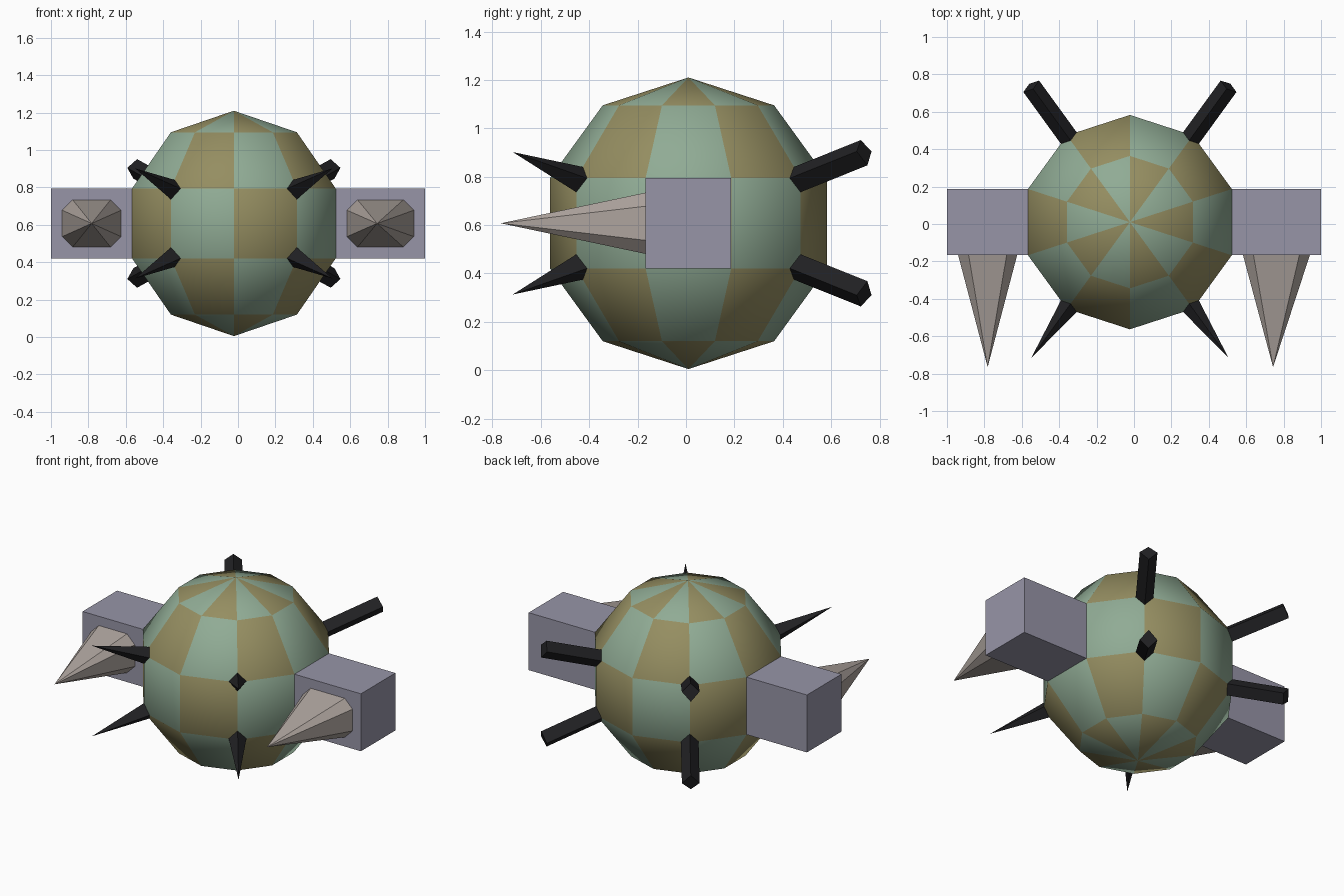
import bpy, bmesh
from math import sin, cos, radians
from mathutils import Vector

if "Cube" in bpy.data.objects:
    bpy.data.objects.remove(bpy.data.objects["Cube"])

CENTRE = Vector((-0.022, 0.01, 0.6075))
R = 0.6025


def material(name, rgb):
    m = bpy.data.materials.new(name)
    m.diffuse_color = (*rgb, 1)
    m.use_nodes = True
    m.node_tree.nodes["Principled BSDF"].inputs["Base Color"].default_value = m.diffuse_color
    return m


GREEN = material("pale_green", (0.28, 0.41, 0.30))
OLIVE = material("olive", (0.30, 0.27, 0.12))
STONE = material("stone_grey", (0.31, 0.30, 0.39))
HORN = material("horn", (0.42, 0.37, 0.34))
BLACK = material("black", (0.015, 0.015, 0.017))


def finish(name, bm, mats):
    bmesh.ops.recalc_face_normals(bm, faces=bm.faces)
    me = bpy.data.meshes.new(name)
    bm.to_mesh(me)
    bm.free()
    for m in mats:
        me.materials.append(m)
    ob = bpy.data.objects.new(name, me)
    bpy.context.collection.objects.link(ob)
    return ob


def loft(name, base, end, mat):
    """Closed solid between a base loop and an end loop (or a single tip)."""
    bm = bmesh.new()
    a = [bm.verts.new(p) for p in base]
    b = [bm.verts.new(p) for p in end]
    n = len(a)
    bm.faces.new(a)
    if len(b) > 1:
        bm.faces.new(b)
    for i in range(n):
        k = (i + 1) % n
        top = [b[k], b[i]] if len(b) > 1 else [b[0]]
        bm.faces.new([a[i], a[k]] + top)
    return finish(name, bm, [mat])


def ball(seg, ring):
    """Point on the ball, 10 segments round and 5 rings from the top."""
    u, v = radians(-90 + 36 * seg), radians(36 * ring)
    return Vector((R * sin(v) * cos(u), R * sin(v) * sin(u), R * cos(v)))


# checkered round body
bm = bmesh.new()
poles = {0: bm.verts.new(CENTRE + ball(0, 0)), 5: bm.verts.new(CENTRE + ball(0, 5))}
rings = {j: [bm.verts.new(CENTRE + ball(i, j)) for i in range(10)] for j in range(1, 5)}
for j in range(5):
    for i in range(10):
        k = (i + 1) % 10
        upper = [poles[0]] if j == 0 else [rings[j][k], rings[j][i]]
        lower = [poles[5]] if j == 4 else [rings[j + 1][i], rings[j + 1][k]]
        f = bm.faces.new(upper + lower)
        f.material_index = (i + j + 1) % 2
        f.smooth = True
finish("body", bm, [GREEN, OLIVE])

# side blocks, each with a forward eight-sided horn
Y0, Y1, Z0, Z1 = -0.167, 0.187, 0.421, 0.794
for side, inner, face in (("left", -0.54, -0.565), ("right", 0.50, 0.523)):
    outer = -1.0 if side == "left" else 1.0
    section = [(Y0, Z0), (Y1, Z0), (Y1, Z1), (Y0, Z1)]
    loft(side + "_block", [(inner, y, z) for y, z in section],
         [(outer, y, z) for y, z in section], STONE)
    x0, x1 = min(face, outer) + 0.06, max(face, outer) - 0.06
    z0, z1, c = Z0 + 0.06, Z1 - 0.06, 0.056
    octagon = [(x0 + c, z0), (x1 - c, z0), (x1, z0 + c), (x1, z1 - c),
               (x1 - c, z1), (x0 + c, z1), (x0, z1 - c), (x0, z0 + c)]
    loft(side + "_horn", [(x, Y0, z) for x, z in octagon],
         [((x0 + x1) / 2 - (0.018 if side == "right" else 0.0), -0.765, 0.6075)], HORN)

# pointed spikes in front, square pegs behind, growing from the ball corners
for ring, level in ((2, "upper"), (3, "lower")):
    for seg, where in ((1, "front_right"), (9, "front_left"), (4, "back_right"), (6, "back_left")):
        v = ball(seg, ring)
        around = [ball(seg, ring - 1), ball(seg + 1, ring), ball(seg, ring + 1), ball(seg - 1, ring)]
        base = [CENTRE + v.lerp(p, 0.155) for p in around]
        push = v.normalized() * 0.359
        front = where.startswith("front")
        end = [sum(base, Vector()) / 4 + push] if front else [p + push for p in base]
        loft(f"{level}_{where}_{'spike' if front else 'peg'}", base, end, BLACK)
